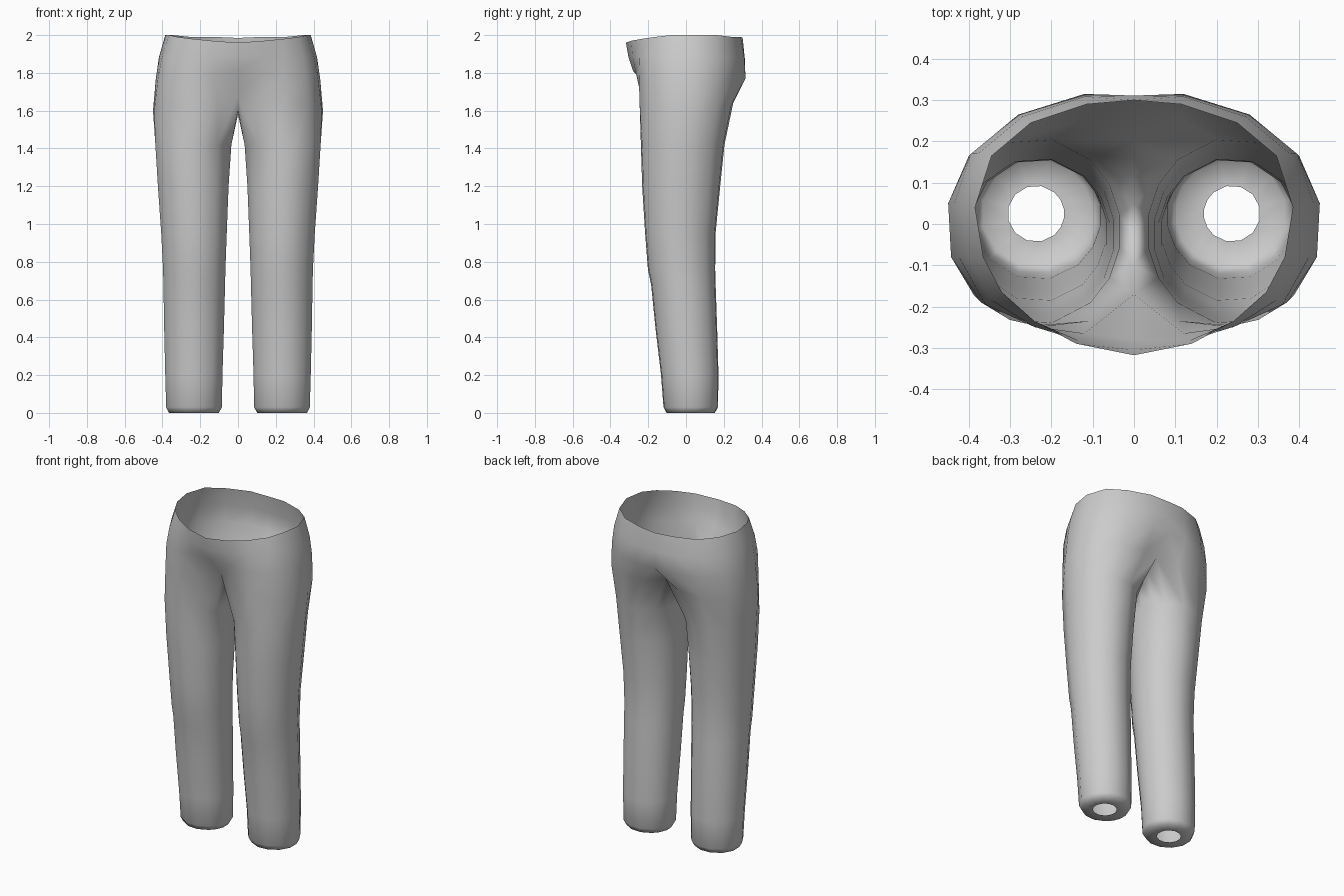
import bpy
import bmesh
from math import cos, sin, radians
from mathutils import Vector

default_cube = bpy.data.objects.get("Cube")
if default_cube:
    bpy.data.objects.remove(default_cube, do_unlink=True)

OUTER = 10  # points from the front centre, round the hip, to the back centre
INNER = 4   # points along the inside of the leg


def make_material(name, rgb):
    material = bpy.data.materials.new(name)
    material.use_nodes = True
    colour = (*rgb, 1.0)
    material.diffuse_color = colour
    shader = material.node_tree.nodes["Principled BSDF"]
    shader.inputs["Base Color"].default_value = colour
    shader.inputs["Roughness"].default_value = 0.8
    return material


def leg_ring(z, x_in, x_out, y_front, y_back):
    """Elliptical ring, counter-clockwise, starting at the front inner side."""
    span = 130
    angles = [-span + 2 * span * i / (OUTER - 1) for i in range(OUTER)]
    gap = (360 - 2 * span) / (INNER + 1)
    angles += [span + gap * (i + 1) for i in range(INNER)]
    cx, rx = (x_in + x_out) / 2, (x_out - x_in) / 2
    cy, ry = (y_front + y_back) / 2, (y_back - y_front) / 2
    return [Vector((cx + rx * cos(radians(a)), cy + ry * sin(radians(a)), z))
            for a in angles]


def bridge(bm, low, high, closed):
    """Join two rows of points with quads facing outwards."""
    count = len(high)
    for i in range(count if closed else count - 1):
        j = (i + 1) % count
        bm.faces.new((low[i], low[j], high[j], high[i]))


# Leg: height, inner side, outer side, front, back
leg_rows = [
    (0, .169, .306, -.043, .093),    # opening in the hem
    (0, .10, .37, -.105, .155),      # underside of the hem
    (.03, .083, .385, -.122, .172),
    (.2, .08, .39, -.135, .175),
    (.45, .072, .396, -.165, .168),
    (.68, .066, .4, -.188, .16),
    (.76, .064, .402, -.205, .158),  # knee
    (.95, .057, .412, -.22, .16),
    (1.2, .047, .43, -.236, .185),
    (1.42, .032, .444, -.243, .208),
]

# Crotch: hip points first, then the seam between the legs
crotch_row = [
    (0, -.17, 1.68), (.11, -.235, 1.66), (.24, -.246, 1.65), (.37, -.19, 1.62),
    (.443, -.08, 1.6), (.45, .05, 1.6), (.4, .165, 1.62), (.27, .24, 1.63),
    (.12, .25, 1.64), (0, .2, 1.66),
    (0, .12, 1.61), (0, .05, 1.58), (0, -.03, 1.58), (0, -.1, 1.61),
]

# Seat and waist: half outlines from front centre to back centre
seat_row = [
    (0, -.28, 1.81), (.12, -.265, 1.8), (.24, -.25, 1.79), (.36, -.195, 1.78),
    (.424, -.08, 1.77), (.435, .05, 1.77), (.395, .17, 1.77), (.28, .265, 1.77),
    (.12, .315, 1.77), (0, .31, 1.77),
]
waist_row = [
    (0, -.318, 1.96), (.14, -.29, 1.97), (.24, -.236, 1.98), (.32, -.165, 1.99),
    (.365, -.08, 2), (.385, .04, 2), (.345, .165, 2), (.25, .245, 1.99),
    (.115, .29, 1.99), (0, .3, 1.985),
]
# Slightly swollen row between seat and waist
belly_row = []
for seat, waist in zip(seat_row, waist_row):
    point = (Vector(seat) + Vector(waist)) / 2
    belly_row.append(Vector((point.x * 1.02, point.y * 1.02, point.z)))

# Build one half of the trousers
bm = bmesh.new()
leg_points = [leg_ring(*row) for row in leg_rows] + [crotch_row]
rings = [[bm.verts.new(p) for p in row] for row in leg_points]
for low, high in zip(rings, rings[1:]):
    bridge(bm, low, high, closed=True)
below = rings[-1][:OUTER]
for row in (seat_row, belly_row, waist_row):
    above = [bm.verts.new(p) for p in row]
    bridge(bm, below, above, closed=False)
    below = above
for face in bm.faces:
    face.smooth = True

mesh = bpy.data.meshes.new("trousers")
bm.to_mesh(mesh)
bm.free()
mesh.materials.append(make_material("plain grey cloth", (.6, .6, .6)))
trousers = bpy.data.objects.new("trousers", mesh)
bpy.context.collection.objects.link(trousers)

# Other half, welded along the centre seam
mirror = trousers.modifiers.new("other_half", 'MIRROR')
mirror.use_axis = (True, False, False)
mirror.use_mirror_merge = True
mirror.merge_threshold = .001
